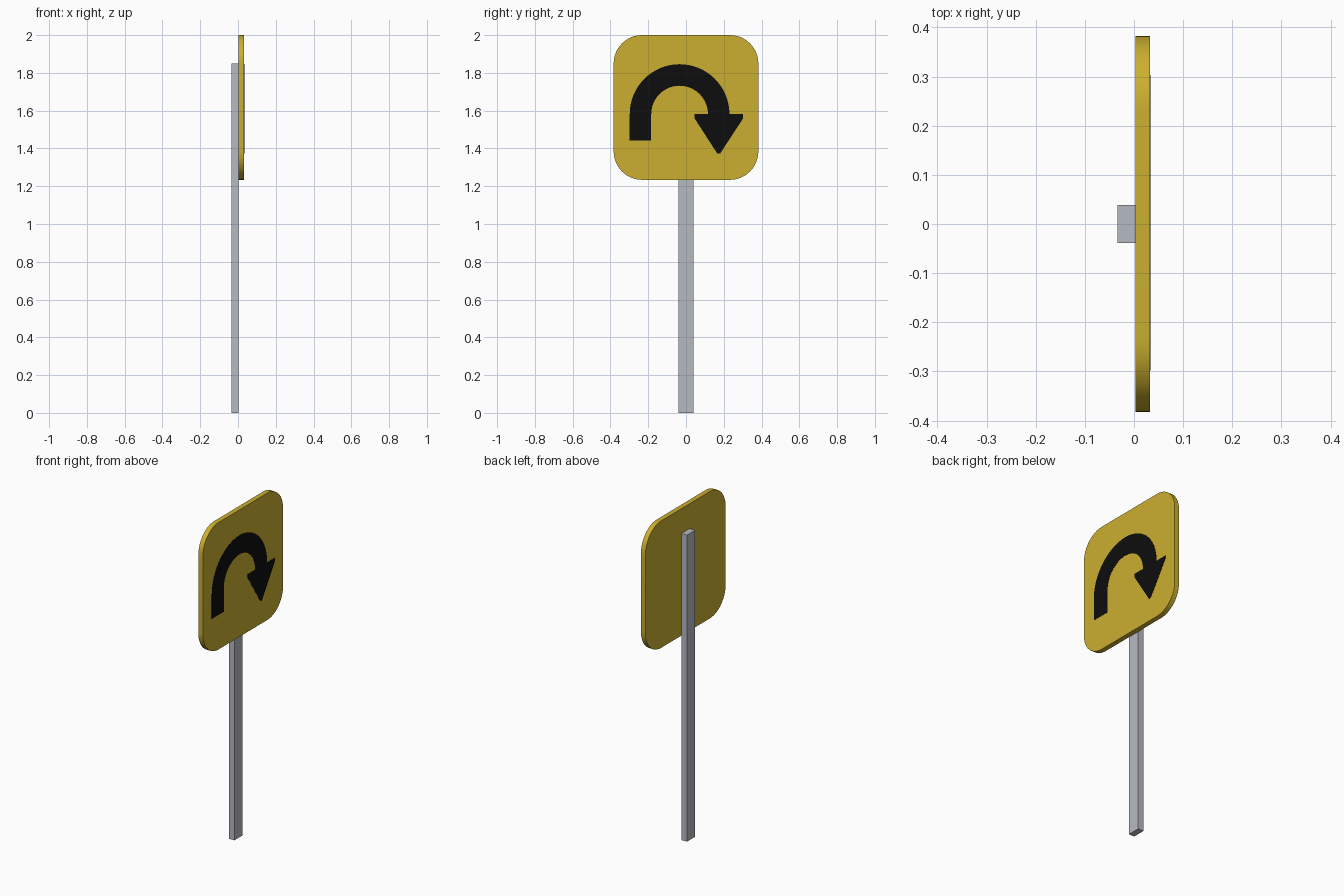
import bpy, bmesh, math

if "Cube" in bpy.data.objects:
    bpy.data.objects.remove(bpy.data.objects["Cube"])


def material(name, rgb):
    m = bpy.data.materials.new(name)
    m.diffuse_color = (*rgb, 1)
    m.use_nodes = True
    m.node_tree.nodes["Principled BSDF"].inputs["Base Color"].default_value = m.diffuse_color
    return m


yellow = material("sign yellow", (0.60, 0.43, 0.029))
black = material("arrow black", (0.004, 0.004, 0.004))
grey = material("post grey", (0.47, 0.49, 0.54))


def arc(cy, cz, r, a0, a1, n):
    """Points on an arc in the y-z plane, angles in degrees."""
    pts = []
    for i in range(n + 1):
        a = math.radians(a0 + (a1 - a0) * i / n)
        pts.append((cy + r * math.cos(a), cz + r * math.sin(a)))
    return pts


def plate(name, outline, x0, x1, mat):
    """Solid made by extruding a y-z outline from x0 to x1."""
    bm = bmesh.new()
    face = bm.faces.new([bm.verts.new((x0, y, z)) for y, z in outline])
    ext = bmesh.ops.extrude_face_region(bm, geom=[face], use_keep_orig=True)
    for v in ext["geom"]:
        if isinstance(v, bmesh.types.BMVert):
            v.co.x = x1
    bmesh.ops.recalc_face_normals(bm, faces=bm.faces)
    mesh = bpy.data.meshes.new(name)
    bm.to_mesh(mesh)
    bm.free()
    mesh.materials.append(mat)
    ob = bpy.data.objects.new(name, mesh)
    bpy.context.collection.objects.link(ob)
    bpy.context.view_layer.objects.active = ob
    ob.select_set(True)
    bpy.ops.object.shade_smooth_by_angle(angle=math.radians(30))
    ob.select_set(False)
    return ob


# Post behind the panel
plate("post", [(-0.039, 0), (0.039, 0), (0.039, 1.85), (-0.039, 1.85)],
      -0.034, 0.003, grey)

# Rounded square panel
half, mid, rad = 0.383, 1.617, 0.15
k = half - rad
outline = []
for i, (sy, sz) in enumerate([(1, 1), (-1, 1), (-1, -1), (1, -1)]):
    outline += arc(sy * k, mid + sz * k, rad, 90 * i, 90 * i + 90, 12)
plate("sign_panel", outline, 0.003, 0.033, yellow)

# U-turn arrow: stem, outer arc, head, inner arc
cy, cz = -0.034, 1.582
arrow = [(-0.298, 1.443), *arc(cy, cz, 0.264, 180, 0, 32),
         (0.303, cz), (0.303, 1.56), (0.18, 1.372), (0.166, 1.372),
         (0.045, 1.56), (0.045, cz),
         *arc(cy, cz, 0.150, 0, 180, 28), (-0.184, 1.443)]
plate("turn_arrow", arrow, 0.032, 0.034, black)
